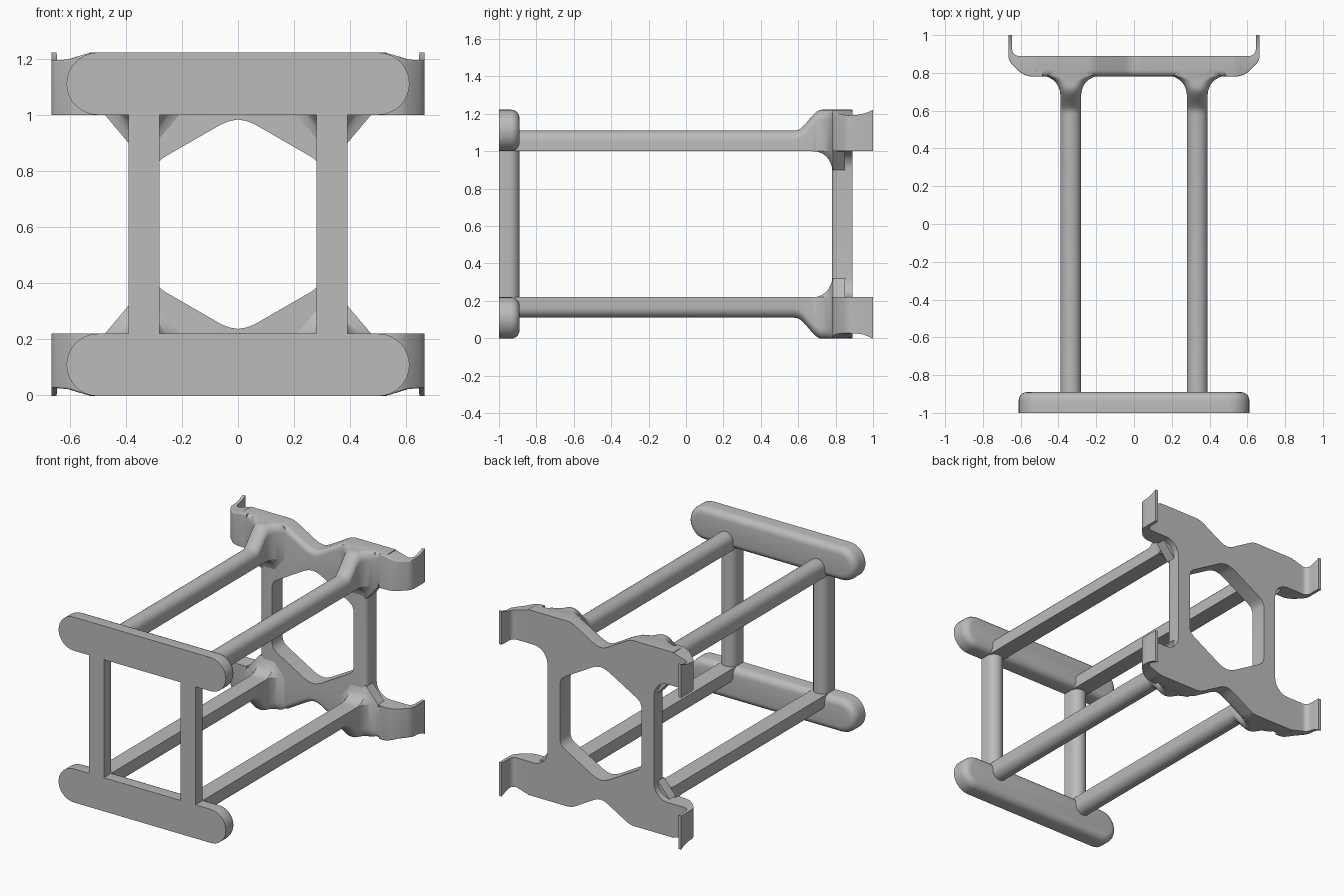
import bpy, bmesh, math
from mathutils import Vector

if "Cube" in bpy.data.objects:
    bpy.data.objects.remove(bpy.data.objects["Cube"])

MID = 0.61  # height of the horizontal mirror plane
grey = bpy.data.materials.new("light_grey")
grey.diffuse_color = (0.5, 0.5, 0.5, 1)
grey.use_nodes = True
grey.node_tree.nodes["Principled BSDF"].inputs["Base Color"].default_value = grey.diffuse_color


def prism(points, direction):
    bm = bmesh.new()
    face = bm.faces.new([bm.verts.new(p) for p in points])
    out = bmesh.ops.extrude_face_region(bm, geom=[face])
    moved = [v for v in out["geom"] if isinstance(v, bmesh.types.BMVert)]
    bmesh.ops.translate(bm, verts=moved, vec=direction)
    bmesh.ops.recalc_face_normals(bm, faces=bm.faces)
    return bm


def bevel(bm, rule, radius, segments=5):
    edges = [e for e in bm.edges if all(rule(v.co) for v in e.verts)]
    bmesh.ops.bevel(bm, geom=edges, offset=radius, segments=segments,
                    profile=0.5, affect='EDGES', clamp_overlap=True)


def add(name, bm, sx=1, sz=1):
    """Add a copy, optionally mirrored left-right (sx) and up-down (sz)."""
    copy = bm.copy()
    for v in copy.verts:
        v.co.x *= sx
        v.co.z = MID + (v.co.z - MID) * sz
    bmesh.ops.recalc_face_normals(copy, faces=copy.faces)
    mesh = bpy.data.meshes.new(name)
    copy.to_mesh(mesh)
    copy.free()
    mesh.materials.append(grey)
    obj = bpy.data.objects.new(name, mesh)
    bpy.context.collection.objects.link(obj)
    return obj


def add_four(name, bm):
    for sx, side in ((1, "right"), (-1, "left")):
        for sz, level in ((1, "upper"), (-1, "lower")):
            add(f"{level}_{side}_{name}", bm, sx, sz)


def arc(cx, cy, r, a0, a1, n):
    return [(cx + r * math.cos(math.radians(a0 + (a1 - a0) * i / n)),
             cy + r * math.sin(math.radians(a0 + (a1 - a0) * i / n)))
            for i in range(n + 1)]


def full_loop(quarter):
    """Mirror a quarter outline, running from x = 0 to z = MID, into a loop."""
    right = quarter + [(x, 2 * MID - z) for x, z in reversed(quarter[:-1])]
    return right + [(-x, z) for x, z in reversed(right[1:-1])]


def smooth(t):
    t = min(1, max(0, t))
    return t * t * (3 - 2 * t)


# Front cross bars: stadium shape, flat front, rounded back edge
stadium = arc(0.5, 1.111, 0.111, -90, 90, 16) + arc(-0.5, 1.111, 0.111, 90, 270, 16)
bar = prism([(x, -1, z) for x, z in stadium], Vector((0, 0.11, 0)))
bevel(bar, lambda c: c.y > -0.9, 0.045)
add("upper_front_bar", bar)
add("lower_front_bar", bar, 1, -1)

# Front posts: flat front, half-round back
d_section = [(0.28, -1), (0.39, -1)] + arc(0.335, -0.945, 0.055, 0, 180, 12)
post = prism([(x, y, 0.15) for x, y in d_section], Vector((0, 0, 0.92)))
add("right_front_post", post)
add("left_front_post", post, -1)

# Back plate: outline with a dip at the middle and filleted waist, hexagonal hole
quarter = [(0, 1.112), (0.025, 1.116), (0.05, 1.127), (0.19, 1.208), (0.215, 1.218),
           (0.24, 1.222), (0.53, 1.222), (0.53, 1.0)]
quarter += arc(0.49, 0.9, 0.1, 90, 180, 10) + [(0.39, MID)]
plate = prism([(x, 0.78, z) for x, z in full_loop(quarter)], Vector((0, 0.11, 0)))
bevel(plate, lambda c: c.y < 0.79, 0.035)
back_plate = add("back_plate", plate)

hole = [(0, 0.983), (0.03, 0.978), (0.06, 0.966), (0.265, 0.848),
        (0.288, 0.828), (0.298, 0.8), (0.298, MID)]
cutter = add("hole_cutter", prism([(x, 0.6, z) for x, z in full_loop(hole)],
                                  Vector((0, 0.5, 0))))
cutter.hide_render = True
mod = back_plate.modifiers.new("hole", 'BOOLEAN')
mod.object = cutter
mod.operation = 'DIFFERENCE'
mod.solver = 'EXACT'
bpy.context.view_layer.objects.active = back_plate
bpy.ops.object.modifier_apply(modifier="hole")
bpy.data.objects.remove(cutter)

# Hooked arms at the ends of the back plate
arm_outline = [(0.485, 0.89), (0.55, 0.89)] + arc(0.61, 0.925, 0.035, -90, 0, 6)
arm_outline += [(0.645, 0.95), (0.645, 0.975), (0.647, 1.0), (0.665, 1.0),
                (0.665, 0.975), (0.665, 0.95), (0.665, 0.92), (0.665, 0.885),
                (0.66, 0.865), (0.648, 0.847), (0.605, 0.805), (0.58, 0.789),
                (0.55, 0.781), (0.53, 0.78), (0.485, 0.78)]
arm = prism([(x, y, 1.0) for x, y in arm_outline], Vector((0, 0, 0.222)))
bevel(arm, lambda c: c.z > 1.2 and (c.y < 0.87 and c.x > 0.48), 0.03)
for v in arm.verts:
    if v.co.z > 1.1:
        dip = smooth((v.co.x - 0.51) / 0.12)
        rise = max(0, (v.co.y - 0.9) / 0.1) ** 2
        v.co.z -= 0.028 * dip * (1 - min(1, rise))
bmesh.ops.triangulate(arm, faces=[f for f in arm.faces if len(f.verts) > 4])
add_four("hook_arm", arm)

# Long rails: D section that flares into the back plate
stations = [-0.93, 0.58] + [0.6 + 0.0125 * i for i in range(15)] + [0.785, 0.85]
rail = bmesh.new()
rings = []
for y in stations:
    top = 1.11 + 0.112 * smooth((y - 0.585) / 0.14)
    t = min(1, max(0, (y - 0.68) / 0.1))
    flare = 0.1 * (1 - math.sqrt(1 - t * t))
    hw, r = 0.055 + 0.85 * flare, 0.055
    profile = [(-0.055, 1.0 - flare), (0.055, 1.0 - flare), (hw, 1.0005)]
    profile += arc(hw - r, top - r, r, 0, 90, 6)
    profile += arc(-hw + r - 0.0005, top - r, r, 90, 180, 6) + [(-hw, 1.0005)]
    rings.append([rail.verts.new((0.335 + x, y, z)) for x, z in profile])
for a, b in zip(rings, rings[1:]):
    n = len(a)
    for i in range(n):
        j = (i + 1) % n
        rail.faces.new((a[i], a[j], b[j], b[i]))
rail.faces.new(rings[0])
rail.faces.new(rings[-1])
add_four("rail", rail)

# Smooth shading on the curved faces only
for obj in bpy.context.scene.objects:
    obj.select_set(True)
bpy.context.view_layer.objects.active = back_plate
bpy.ops.object.shade_smooth_by_angle(angle=math.radians(30))
